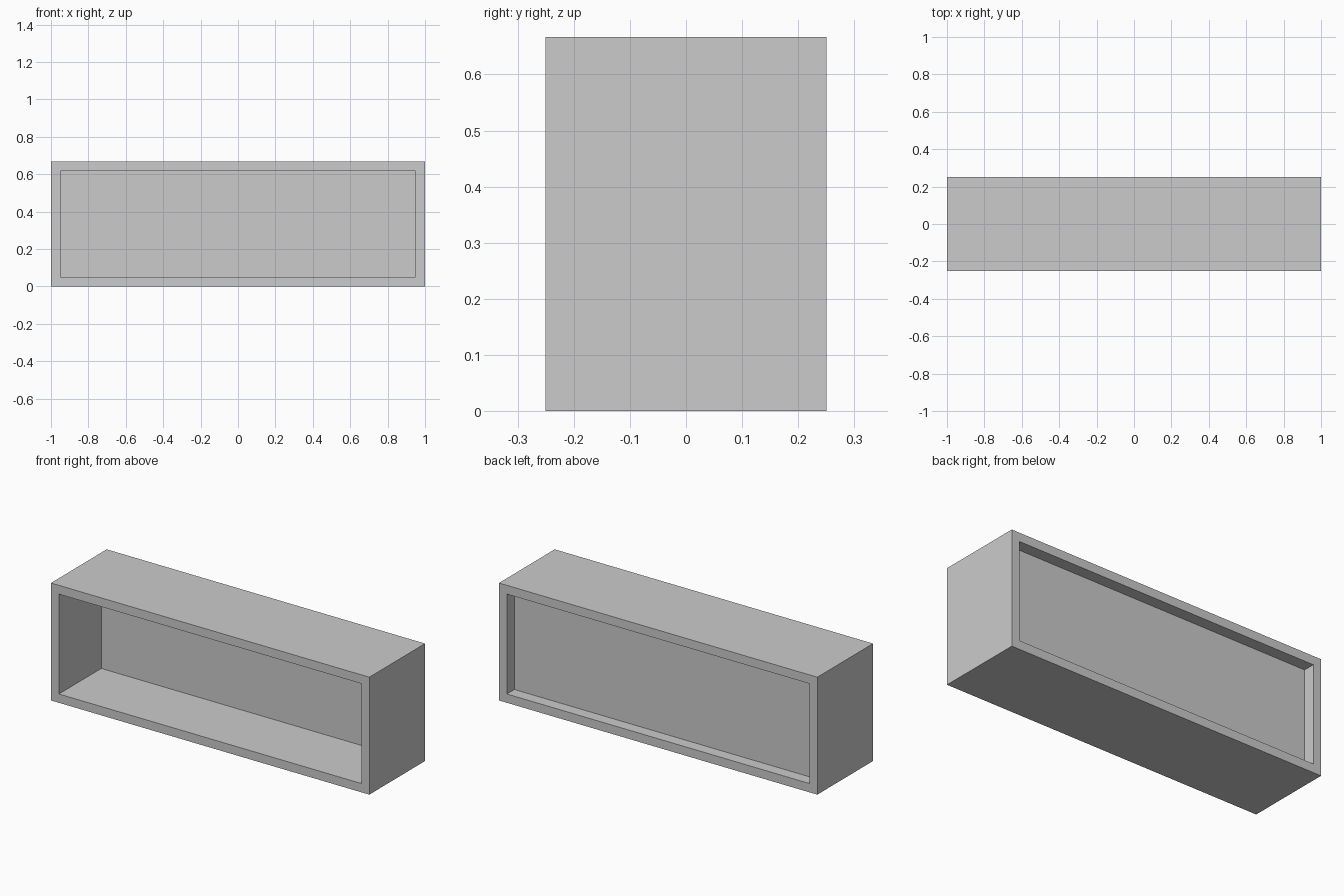
import bpy, bmesh

if "Cube" in bpy.data.objects:
    bpy.data.objects.remove(bpy.data.objects["Cube"])

W, D, H, T = 2.0, 0.5, 0.667, 0.05   # overall size and board thickness


def add_mesh(name, bm):
    bmesh.ops.recalc_face_normals(bm, faces=bm.faces)
    mesh = bpy.data.meshes.new(name)
    bm.to_mesh(mesh)
    bm.free()
    obj = bpy.data.objects.new(name, mesh)
    bpy.context.collection.objects.link(obj)
    return obj


def rect_loop(bm, inset, y):
    x = W / 2 - inset
    return [bm.verts.new((px, y, pz)) for px, pz in
            ((-x, inset), (x, inset), (x, H - inset), (-x, H - inset))]


# Outer frame: rectangular tube open at front and back
bm = bmesh.new()
loops = [rect_loop(bm, inset, y) for inset, y in
         ((0, -D / 2), (0, D / 2), (T, D / 2), (T, -D / 2))]
for k in range(4):
    a, b = loops[k], loops[(k + 1) % 4]
    for i in range(4):
        j = (i + 1) % 4
        bm.faces.new((a[i], a[j], b[j], b[i]))
add_mesh("shelf_frame", bm)

# Recessed back panel fitted between the boards
bm = bmesh.new()
front, back = rect_loop(bm, T, 0.13), rect_loop(bm, T, 0.183)
bm.faces.new(front)
bm.faces.new(back)
for i in range(4):
    j = (i + 1) % 4
    bm.faces.new((front[i], front[j], back[j], back[i]))
add_mesh("back_panel", bm)
